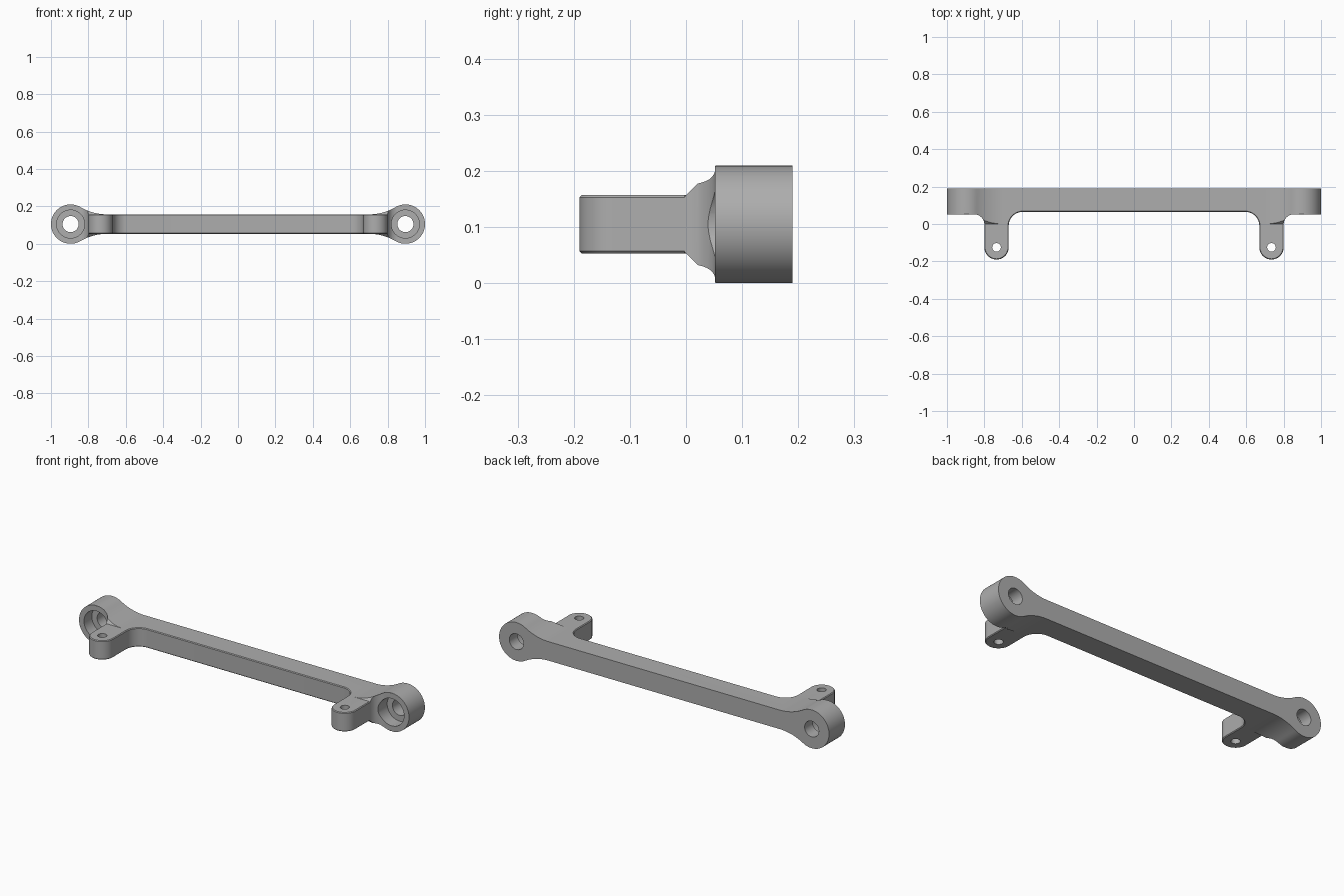
import bpy, bmesh, math
from mathutils import Matrix, Vector

if "Cube" in bpy.data.objects:
    bpy.data.objects.remove(bpy.data.objects["Cube"])

grey = bpy.data.materials.new("plain grey")
grey.use_nodes = True
colour = (0.42, 0.42, 0.42, 1)
grey.diffuse_color = colour
grey.node_tree.nodes["Principled BSDF"].inputs["Base Color"].default_value = colour

BOSS_X, MID_Z, BOSS_R = 0.895, 0.105, 0.105
HALF = 0.052                      # half the bar thickness
BACK, BAR_FRONT, BOSS_FRONT = 0.19, 0.065, 0.052
LUG_X, LUG_Y, LUG_R = 0.735, -0.125, 0.065


def arc(cx, cy, r, start, end, n):
    """Points on an arc, angles in degrees."""
    angles = [math.radians(start + (end - start) * i / n) for i in range(n + 1)]
    return [(cx + r * math.cos(a), cy + r * math.sin(a)) for a in angles]


def prism(name, outline, place, push):
    """Extrude a closed 2D outline; place maps it to 3D, push is the extrusion."""
    bm = bmesh.new()
    face = bm.faces.new([bm.verts.new(place(p)) for p in outline])
    out = bmesh.ops.extrude_face_region(bm, geom=[face])["geom"]
    moved = [v for v in out if isinstance(v, bmesh.types.BMVert)]
    bmesh.ops.translate(bm, verts=moved, vec=push)
    bmesh.ops.recalc_face_normals(bm, faces=bm.faces)
    mesh = bpy.data.meshes.new(name)
    bm.to_mesh(mesh)
    bm.free()
    obj = bpy.data.objects.new(name, mesh)
    bpy.context.collection.objects.link(obj)
    mesh.materials.append(grey)
    return obj


def bore(name, centre, radius, axis, length):
    """Round cutter that starts at centre and runs along y or z."""
    circle = arc(0, 0, radius, 0, 352.5, 47)
    c = Vector(centre)
    if axis == "y":
        return prism(name, circle, lambda p: c + Vector((p[0], 0, p[1])), (0, length, 0))
    return prism(name, circle, lambda p: c + Vector((p[0], p[1], 0)), (0, 0, length))


def mirrored(half):
    return half + [(-x, y) for x, y in reversed(half)]


# Plan outline: bar, inner fillets, rounded lugs, outer fillets, bosses
plan = arc(LUG_X - LUG_R - 0.075, BAR_FRONT - 0.075, 0.075, 90, 0, 10)
plan += arc(LUG_X, LUG_Y, LUG_R, -180, 0, 24)
plan += arc(LUG_X + LUG_R + 0.055, BOSS_FRONT - 0.055, 0.055, 180, 90, 10)
plan += [(1.0, BOSS_FRONT), (1.0, BACK)]
body = prism("bracket_arm", mirrored(plan), lambda p: (p[0], p[1], -0.05), (0, 0, 0.31))

# Front outline: round ends flaring tangentially into the straight bar
FLARE = 0.28
dz = HALF + FLARE
dx = math.sqrt((BOSS_R + FLARE) ** 2 - dz ** 2)
tilt = math.degrees(math.atan2(dz, dx))
lower = arc(BOSS_X - dx, MID_Z - dz, FLARE, 90, tilt, 14)
end = arc(BOSS_X, MID_Z, BOSS_R, -180 + (180 - (180 - tilt)), 180 - tilt, 48)
upper = arc(BOSS_X - dx, MID_Z + dz, FLARE, -tilt, -90, 14)
front = mirrored(lower[:-1] + end + upper[1:])
front_limit = prism("front_limit", front, lambda p: (p[0], -0.3, p[1]), (0, 0.3 + BACK, 0))

# Side outline: thin lugs sloping up to the thick bosses
side = [(-0.25, HALF), (0.0, HALF), (0.055, BOSS_R + 0.002), (0.25, BOSS_R + 0.002)]
side += [(y, -z) for y, z in reversed(side)]
side_limit = prism("side_limit", side, lambda p: (-1.1, p[0], MID_Z + p[1]), (2.2, 0, 0))

# Counterbores, through holes and lug holes
cutters = []
for s, tag in ((1, "left"), (-1, "right")):
    cutters += [
        bore(tag + "_counterbore", (s * BOSS_X, -0.3, MID_Z), 0.075, "y", 0.42),
        bore(tag + "_through_hole", (s * BOSS_X, -0.31, MID_Z), 0.043, "y", 0.7),
        bore(tag + "_lug_hole", (s * LUG_X, LUG_Y, -0.1), 0.023, "z", 0.5),
    ]

steps = [(front_limit, "INTERSECT"), (side_limit, "INTERSECT")]
steps += [(c, "DIFFERENCE") for c in cutters]
for tool, operation in steps:
    mod = body.modifiers.new(tool.name, "BOOLEAN")
    mod.operation, mod.object, mod.solver = operation, tool, "EXACT"
bpy.context.view_layer.update()
result = bpy.data.meshes.new_from_object(body.evaluated_get(bpy.context.evaluated_depsgraph_get()))
body.modifiers.clear()
body.data = result
for tool, _ in steps:
    bpy.data.objects.remove(tool)

# Small chamfer along the front rim of the bar and lugs
bm = bmesh.new()
bm.from_mesh(result)
bmesh.ops.remove_doubles(bm, verts=bm.verts, dist=0.0002)
bmesh.ops.dissolve_limit(bm, angle_limit=0.01, verts=bm.verts, edges=bm.edges)


def on_rim(e):
    flat = all(abs(abs(v.co.z - MID_Z) - HALF) < 0.0005 for v in e.verts)
    near_hole = all(math.hypot(abs(v.co.x) - LUG_X, v.co.y - LUG_Y) < 0.03 for v in e.verts)
    ahead = all(v.co.y < BAR_FRONT + 0.001 for v in e.verts)
    return flat and ahead and not near_hole and e.calc_face_angle(0) > 1.2


bmesh.ops.bevel(bm, geom=[e for e in bm.edges if on_rim(e)], offset=0.004,
                segments=1, affect="EDGES", clamp_overlap=True)
bm.to_mesh(result)
bm.free()

bpy.context.view_layer.objects.active = body
body.select_set(True)
bpy.ops.object.shade_smooth_by_angle(angle=math.radians(30))
